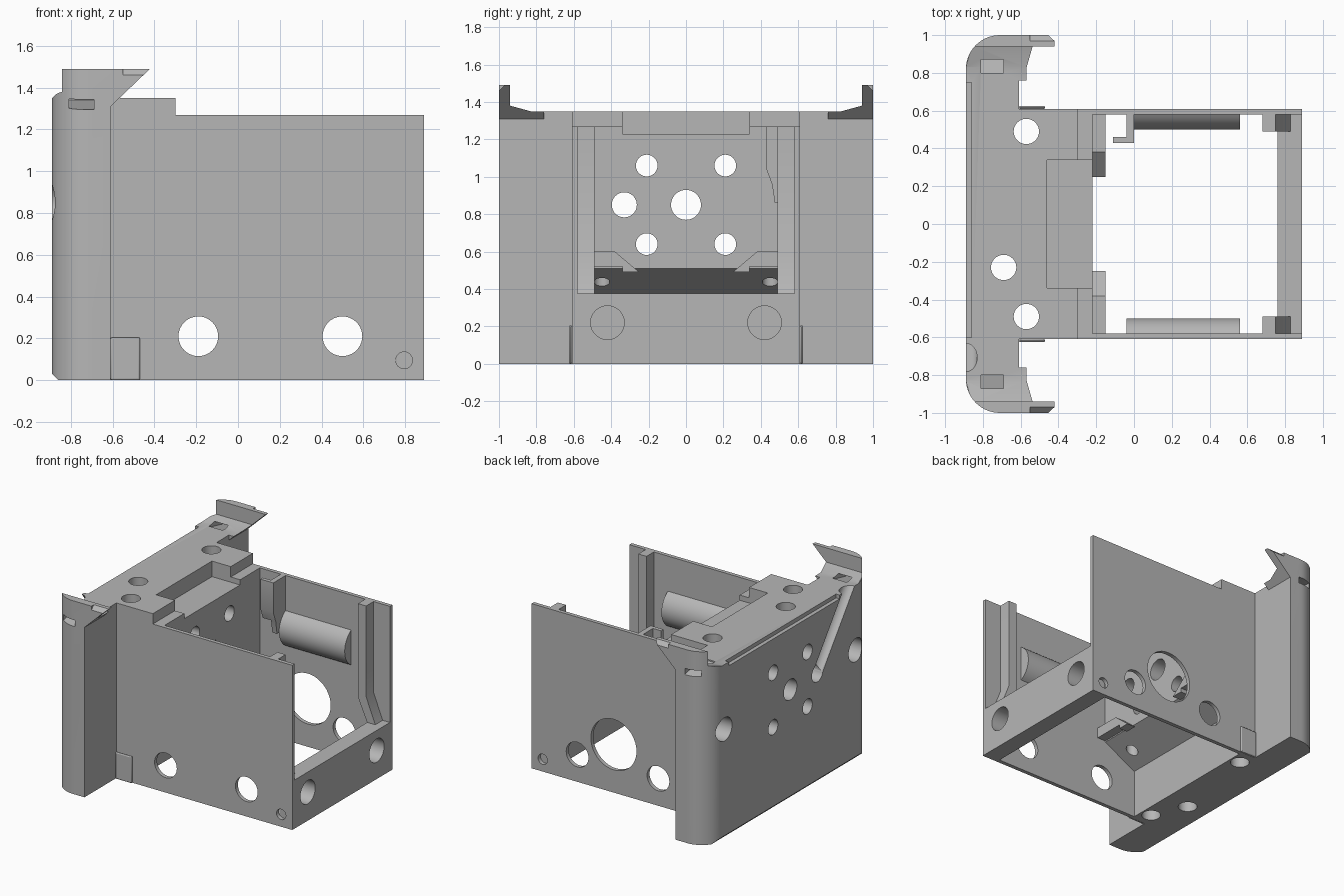
import bpy, bmesh, math
from mathutils import Vector

cube = bpy.data.objects.get("Cube")
if cube:
    bpy.data.objects.remove(cube)

grey = bpy.data.materials.new("light_grey")
grey.use_nodes = True
grey.diffuse_color = (0.47, 0.47, 0.47, 1)
grey.node_tree.nodes["Principled BSDF"].inputs["Base Color"].default_value = (0.47, 0.47, 0.47, 1)

AXES = {"x": lambda u, v, d: (d, u, v), "y": lambda u, v, d: (u, d, v), "z": lambda u, v, d: (u, v, d)}


def finish(name, bm):
    bmesh.ops.recalc_face_normals(bm, faces=bm.faces)
    mesh = bpy.data.meshes.new(name)
    bm.to_mesh(mesh)
    bm.free()
    mesh.materials.append(grey)
    ob = bpy.data.objects.new(name, mesh)
    bpy.context.collection.objects.link(ob)
    return ob


def prism(name, pts, axis, lo, hi):
    """Extrude a flat outline along an axis."""
    bm = bmesh.new()
    face = bm.faces.new([bm.verts.new(AXES[axis](u, v, lo)) for u, v in pts])
    ext = bmesh.ops.extrude_face_region(bm, geom=[face])
    move = Vector(AXES[axis](0, 0, hi - lo))
    bmesh.ops.translate(bm, vec=move, verts=[g for g in ext["geom"] if isinstance(g, bmesh.types.BMVert)])
    return finish(name, bm)


def box(name, x0, x1, y0, y1, z0, z1):
    return prism(name, [(x0, y0), (x1, y0), (x1, y1), (x0, y1)], "z", z0, z1)


def arc(u, v, r, start, end, n):
    steps = [math.radians(start + (end - start) * i / n) for i in range(n + 1)]
    return [(u + r * math.cos(t), v + r * math.sin(t)) for t in steps]


def hole(u, v, r, axis, lo, hi):
    return prism("hole_cutter", arc(u, v, r, 0, 360, 40)[:-1], axis, lo, hi)


def rod(a, b, r):
    """Slanted cylinder cutter between two points."""
    a, b = Vector(a), Vector(b)
    bm = bmesh.new()
    bmesh.ops.create_cone(bm, cap_ends=True, segments=32, radius1=r, radius2=r, depth=(b - a).length)
    ob = finish("groove_cutter", bm)
    ob.rotation_mode = "QUATERNION"
    ob.rotation_quaternion = (b - a).to_track_quat("Z", "Y")
    ob.location = (a + b) / 2
    return ob


def carve(ob, cutters, operation="DIFFERENCE"):
    """Apply booleans in order, then drop the cutters."""
    for c in cutters:
        c.hide_render = True
        m = ob.modifiers.new("carve", "BOOLEAN")
        m.solver, m.operation, m.object = "EXACT", operation, c
    bpy.context.view_layer.update()
    deps = bpy.context.evaluated_depsgraph_get()
    mesh = bpy.data.meshes.new_from_object(ob.evaluated_get(deps))
    ob.modifiers.clear()
    ob.data = mesh
    for c in cutters:
        bpy.data.objects.remove(c)


def mirrored(pts):
    return pts + [(-u, v) for u, v in reversed(pts)]


def screw_holes():
    """Holes running through the thick plate and the core."""
    cut = [hole(y, z, 0.058, "x", -1, 0) for y in (-0.21, 0.21) for z in (0.64, 1.06)]
    cut += [hole(0, 0.85, 0.08, "x", -1, 0), hole(-0.33, 0.85, 0.067, "x", -1, 0)]
    cut += [hole(x, y, 0.067, "z", -1, 2) for x, y in ((-0.57, 0.49), (-0.57, -0.49), (-0.69, -0.23))]
    return cut


# Wide end plate with raised ears and rounded outer corners
plate = prism("end_plate", mirrored([(1, 0), (1, 1.49), (0.94, 1.49), (0.94, 1.38), (0.83, 1.35)]),
              "x", -0.89, -0.42)
half = [(-0.61, 0.76), (-0.42, 0.76), (-0.42, 1.0)] + arc(-0.71, 0.82, 0.18, 90, 180, 14)
plan = half + [(x, -y) for x, y in reversed(half)]
carve(plate, [prism("plan_cutter", plan, "z", -0.1, 1.6)], "INTERSECT")
cuts = [
    prism("underside_cutter", [(-0.61, -0.1), (-0.61, 1.31), (-0.38, 1.53), (0, 1.53), (0, -0.1)], "y", -1.1, 1.1),
    prism("ear_cutter", [(-1, 1.35), (-0.89, 1.35), (-0.85, 1.39), (-0.85, 1.6), (-1, 1.6)], "y", -1.1, 1.1),
    prism("edge_cutter", [(-0.95, -0.05), (-0.85, -0.05), (-0.86, 0), (-0.89, 0.03), (-0.95, 0.03)], "y", -1.1, 1.1),
    box("ledge_cutter", -1, -0.86, -0.6, 0.75, 1.32, 1.5),
    rod((-0.89, -0.33, 0.85), (-0.89, -0.76, 1.42), 0.06),
]
for s in (-1, 1):
    cuts.append(hole(s * 0.8, 0.85, 0.09, "x", -1, -0.74))
    slot = [(1.02, 1.29), (1.02, 1.34), (0.87, 1.36), (0.87, 1.45), (0.8, 1.45), (0.8, 1.34)]
    cuts.append(prism("slot_cutter", [(s * y, z) for y, z in slot], "x", -0.81, -0.69))
    tip = [(0.97, 1.49), (0.97, 1.55), (1.05, 1.55), (1.05, 1.46), (1.0, 1.46)]
    cuts.append(prism("tip_cutter", [(s * y, z) for y, z in tip], "x", -0.55, -0.3))
carve(plate, cuts + screw_holes())

# Core block with an undercut slope and a top pocket
core = prism("core_block", [(-0.61, 0), (-0.49, 0), (-0.49, 0.37), (-0.22, 0.51), (-0.22, 1.27),
                            (-0.3, 1.27), (-0.3, 1.35), (-0.61, 1.35)], "y", -0.58, 0.58)
cuts = [box("pocket_cutter", -0.46, 0, -0.34, 0.34, 1.23, 1.5)]
cuts += [hole(-0.36, s * 0.45, 0.042, "z", 0.3, 0.6) for s in (-1, 1)]
carve(core, cuts + screw_holes())

# Side walls, each with its own round openings
wall_outline = [(-0.61, 0), (0.89, 0), (0.89, 1.27), (-0.3, 1.27), (-0.3, 1.35), (-0.61, 1.35)]
for s, name in ((-1, "front"), (1, "back")):
    wall = prism(name + "_side_wall", wall_outline, "y", s * 0.58, s * 0.61)
    span = ("y", s * 0.5, s * 0.7)
    cuts = [hole(-0.19, 0.21, 0.095, *span), hole(0.5, 0.21, 0.095, *span), hole(0.795, 0.095, 0.04, *span)]
    if s > 0:
        cuts.append(hole(0.19, 0.37, 0.195, *span))
    carve(wall, cuts)

    # Guide rib kinked towards the cross bar
    prism(name + "_guide_rib", [(0.68, 1.27), (0.75, 1.27), (0.75, 0.57), (0.83, 0.37), (0.76, 0.37), (0.68, 0.55)],
          "y", s * 0.49, s * 0.58)

    # Rounded pad on the inner wall
    bulge = arc(0.654, 0.865, 0.154, 119, 241, 16)
    prism(name + "_inner_pad", [(s * y, z) for y, z in bulge], "x", -0.04 if s < 0 else 0, 0.56)

    # Lower bracket on the core
    bracket = [(0.58, 0.6), (0.38, 0.6), (0.25, 0.49), (0.34, 0.49), (0.34, 0.52), (0.58, 0.52)]
    prism(name + "_bracket", [(s * y, z) for y, z in bracket], "x", -0.22, -0.15)

    # Small clip pad in the corner by the end plate
    clip = box(name + "_clip", -0.61, -0.47, s * 0.61, s * 0.625, 0, 0.205)
    bev = clip.modifiers.new("soft_edges", "BEVEL")
    bev.width, bev.segments = 0.007, 2

# Hooked rail on the back wall
rail = prism("hook_rail", [(-0.11, 0.43), (0, 0.43), (0, 0.58), (-0.04, 0.58), (-0.04, 0.46), (-0.11, 0.46)],
             "z", 0.86, 1.27)
carve(rail, [prism("taper_cutter", [(0.4, 0.8), (0.48, 0.8), (0.475, 0.86), (0.46, 0.96), (0.43, 1.04), (0.4, 1.04)],
                   "x", -0.2, 0.1)])

# Cross bar joining the free ends of the walls
bar = box("cross_bar", 0.76, 0.89, -0.58, 0.58, 0, 0.375)
carve(bar, [hole(s * 0.42, 0.22, 0.09, "x", 0.6, 1) for s in (-1, 1)])

# Smooth the round parts, keep the edges sharp
for ob in bpy.context.collection.objects:
    ob.select_set(ob.type == "MESH")
bpy.context.view_layer.objects.active = plate
bpy.ops.object.shade_smooth_by_angle(angle=math.radians(30))
